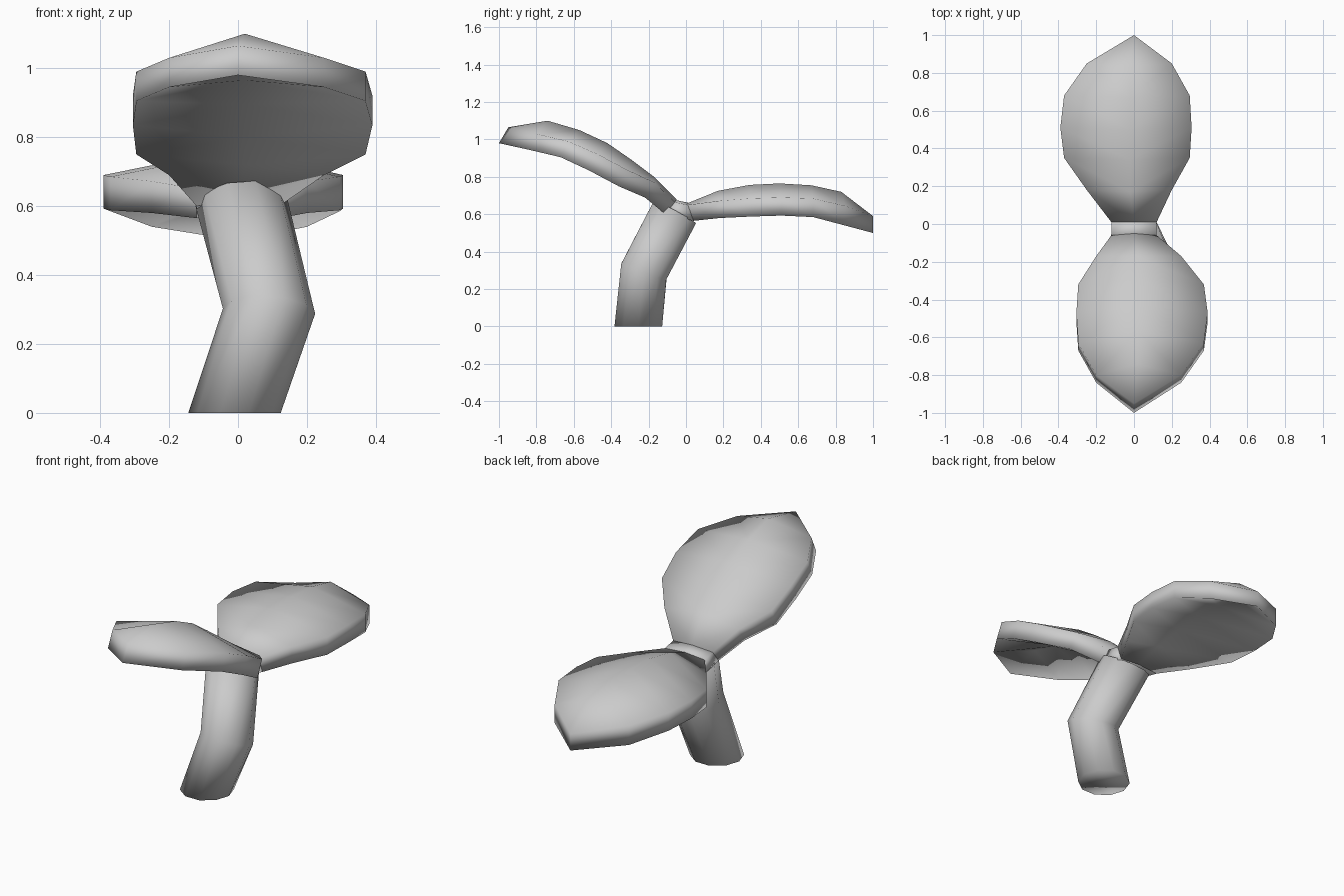
import bpy, bmesh, math
from mathutils import Vector

if "Cube" in bpy.data.objects:
    bpy.data.objects.remove(bpy.data.objects["Cube"])


def finish(name, bm):
    bmesh.ops.recalc_face_normals(bm, faces=bm.faces)
    me = bpy.data.meshes.new(name)
    bm.to_mesh(me)
    bm.free()
    ob = bpy.data.objects.new(name, me)
    bpy.context.collection.objects.link(ob)
    bpy.ops.object.select_all(action='DESELECT')
    ob.select_set(True)
    bpy.context.view_layer.objects.active = ob
    bpy.ops.object.shade_smooth()
    return ob


# Leaf half widths per station: wide side and narrow side
WIDE = [0.12, 0.25, 0.37, 0.39, 0.37, 0.25]
NARROW = [0.12, 0.20, 0.295, 0.305, 0.295, 0.20]


def leaf(name, side, mid, rim, low):
    """Closed leaf of even thickness: domed top, skirt, and hollow underside
    that follows the dome. mid, rim and low are (y, z) points from base to tip."""
    bm = bmesh.new()

    def row(sign, widths, prof):
        return [bm.verts.new((sign * w, y, z)) for w, (y, z) in zip(widths, prof)]

    tip = bm.verts.new((0, *rim[-1]))
    low_tip = bm.verts.new((0, *low[-1]))
    xs = [-0.02 * side * min(i, 1) for i in range(6)]
    ridge = [bm.verts.new((x, *p)) for x, p in zip(xs, mid)] + [tip]
    # underside midrib = midrib moved by the skirt's offset
    under = [bm.verts.new((x, m[0] + l[0] - r[0], m[1] + l[1] - r[1]))
             for x, m, r, l in zip(xs, mid, rim, low)] + [low_tip]
    for sign, widths in ((-side, WIDE), (side, NARROW)):
        up = row(sign, widths, rim) + [tip]
        dn = row(sign, widths, low) + [low_tip]
        for i in range(6):
            bm.faces.new((up[i], up[i + 1], dn[i + 1], dn[i]))
            for r, e in ((ridge, up), (under, dn)):
                bm.faces.new((r[i], r[i + 1], e[i + 1], e[i]) if i < 5 else (r[5], e[6], e[5]))
        bm.faces.new((ridge[0], up[0], dn[0], under[0]))    # base wall
    return finish(name, bm)


front_mid = [(-.05, .68), (-.17, .80), (-.29, .89), (-.42, .98), (-.57, 1.05), (-.74, 1.10)]
front_rim = [(-.06, .665), (-.17, .77), (-.32, .84), (-.47, .92), (-.63, .99), (-.80, 1.03), (-.95, 1.065)]
front_low = [(-.11, .60), (-.22, .69), (-.36, .75), (-.52, .835), (-.67, .905), (-.84, .945), (-1.0, .98)]
leaf("front_leaf", -1, front_mid, front_rim, front_low)

back_mid = [(.01, .66), (.17, .725), (.34, .757), (.50, .765), (.67, .755), (.83, .72)]
back_rim = [(.01, .65), (.18, .672), (.35, .685), (.51, .69), (.68, .684), (.85, .645), (1.0, .59)]
back_low = [(.04, .565), (.18, .58), (.35, .588), (.51, .593), (.68, .585), (.85, .54), (1.0, .50)]
leaf("back_leaf", 1, back_mid, back_rim, back_low)

# Stem: bent tube, capped at both ends
path = [(Vector((-.01, -.255, 0)), Vector((0, 0, 1))),
        (Vector((.09, -.225, .295)), Vector((.06, .33, .95)).normalized()),
        (Vector((.01, -.06, .61)), Vector((-.08, .47, .88)).normalized())]
SIDES = 10
bm = bmesh.new()
rings = []
for c, d in path:
    ax = (Vector((1, 0, 0)) - d * d.x).normalized()
    ay = d.cross(ax)
    rings.append([bm.verts.new(c + .134 * (ax * math.cos(a) + ay * math.sin(a)))
                  for a in (2 * math.pi * k / SIDES for k in range(SIDES))])
for a, b in zip(rings, rings[1:]):
    for k in range(SIDES):
        n = (k + 1) % SIDES
        bm.faces.new((a[k], a[n], b[n], b[k]))
bm.faces.new(rings[0])
bm.faces.new(rings[-1])
finish("stem", bm)

# Saddle block joining the two leaf bases over the stem top
bm = bmesh.new()
profile = [(-.11, .60), (-.06, .665), (.01, .65), (.04, .565)]
left, mid, right = [[bm.verts.new((x, y, z + dz)) for y, z in profile]
                    for x, dz in ((-.12, 0), (0, .012), (.12, 0))]
for a, b in ((left, mid), (mid, right)):
    for i in range(4):
        n = (i + 1) % 4
        bm.faces.new((a[i], a[n], b[n], b[i]))
bm.faces.new(left)
bm.faces.new(right)
finish("leaf_joint", bm)
